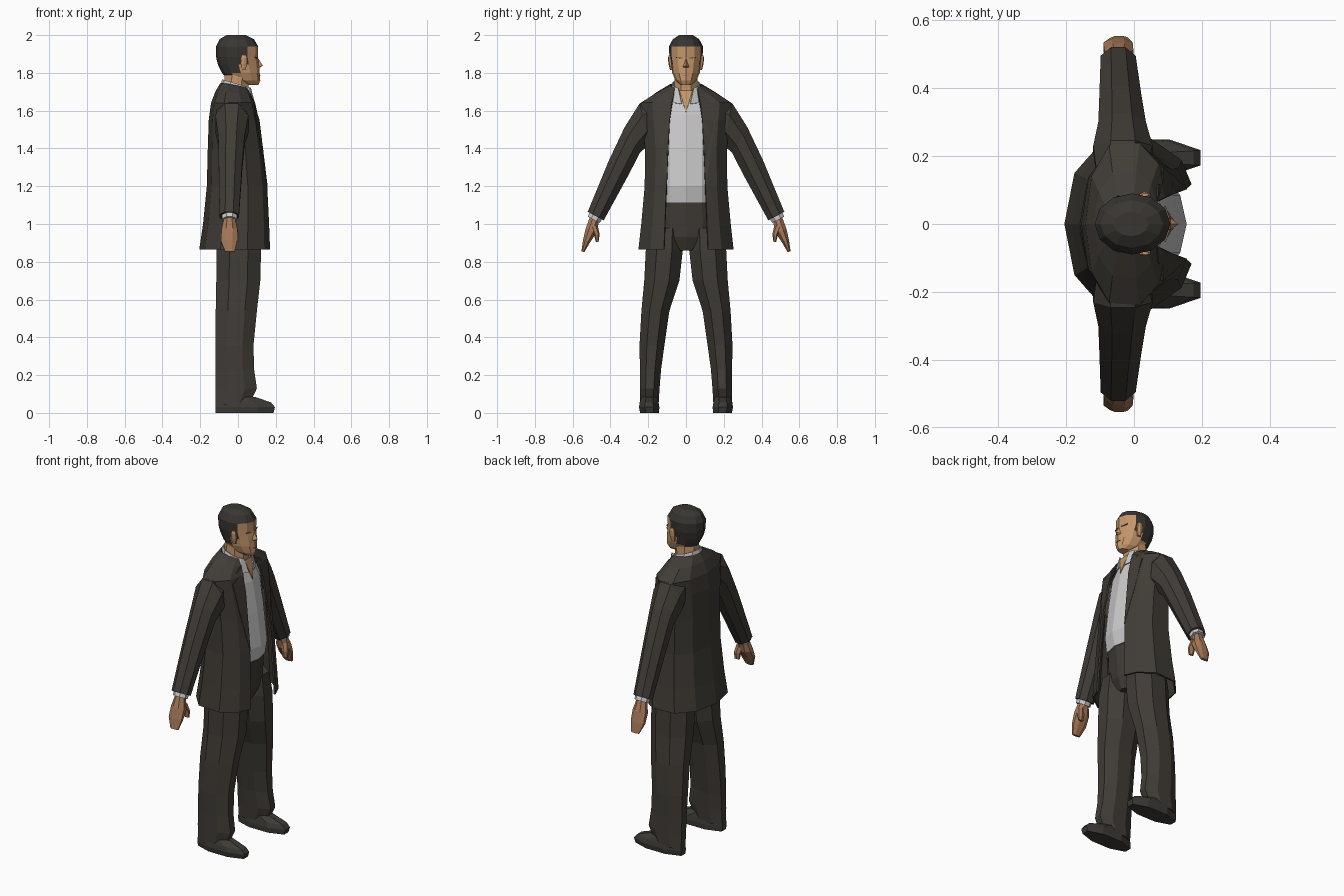
import bpy, bmesh, math


def material(name, rgb):
    m = bpy.data.materials.new(name)
    m.diffuse_color = (*rgb, 1)
    return m


SUIT = material("dark suit cloth", (0.052, 0.045, 0.037))
SHIRT = material("pale grey shirt", (0.60, 0.59, 0.60))
SKIN = material("face skin", (0.56, 0.31, 0.15))
HAND = material("hand skin", (0.38, 0.19, 0.10))
HAIR = material("dark hair", (0.040, 0.036, 0.031))
SHOE = material("shoe leather", (0.048, 0.043, 0.036))
BROW = material("brown face lines", (0.27, 0.14, 0.07))


def mesh_object(name, verts, faces, *mats):
    bm = bmesh.new()
    vs = [bm.verts.new(v) for v in verts]
    for f in faces:
        bm.faces.new([vs[i] for i in f])
    bmesh.ops.recalc_face_normals(bm, faces=bm.faces)
    me = bpy.data.meshes.new(name)
    bm.to_mesh(me)
    bm.free()
    for m in mats:
        me.materials.append(m)
    ob = bpy.data.objects.new(name, me)
    bpy.context.collection.objects.link(ob)
    return ob


def loft(name, rings, mat, n=8, side=1, half=True, *more):
    """Closed loft; ring = (x back, x front, centre y, centre z, half width, tilt degrees)."""
    verts, faces = [], []
    grow = 1 / math.cos(math.pi / n) if half else 1
    for xb, xf, cy, cz, w, tilt in rings:
        t = math.radians(tilt)
        for i in range(n):
            a = 2 * math.pi * (i + (0.5 if half else 0)) / n
            x = (xb + xf) / 2 + (xf - xb) / 2 * math.cos(a) * grow
            v = w * math.sin(a) * grow
            verts.append((x, side * (cy + v * math.cos(t)), cz + v * math.sin(t)))
    for r in range(len(rings) - 1):
        for i in range(n):
            j = (i + 1) % n
            faces.append((r * n + i, r * n + j, (r + 1) * n + j, (r + 1) * n + i))
    faces.append(tuple(range(n)))
    faces.append(tuple(range(len(verts) - n, len(verts))))
    return mesh_object(name, verts, faces, mat, *more)


def thicken(ob, thick):
    mod = ob.modifiers.new("thickness", 'SOLIDIFY')
    mod.thickness = thick
    mod.offset = 0
    return ob


def open_shell(name, levels, mat, thick):
    """Coat-like sheet open at the front; level = (z back, z front, x back, x front, side y, opening y)."""
    verts, faces = [], []
    for zb, zf, xb, xf, ys, yo in levels:
        half = [(1, yo), (0.92, max(ys * 0.75, yo + 0.004)), (0.68, ys), (0.3, ys * 0.97), (0.08, ys * 0.6)]
        pts = half + [(0, 0)] + [(t, -y) for t, y in reversed(half)]
        verts += [(xb + (xf - xb) * t, y, zb + (zf - zb) * t) for t, y in pts]
    k = 11
    for r in range(len(levels) - 1):
        for i in range(k - 1):
            faces.append((r * k + i, r * k + i + 1, (r + 1) * k + i + 1, (r + 1) * k + i))
    return thicken(mesh_object(name, verts, faces, mat), thick)


def plate(name, pts, mat, side=1, thick=0.006):
    verts = [(x, side * y, z) for x, y, z in pts]
    return thicken(mesh_object(name, verts, [tuple(range(len(pts)))], mat), thick)


# Head, with hair chosen by height and depth
head = loft("head", [
    (0.03, 0.108, 0, 1.737, 0.028, 0),
    (-0.05, 0.118, 0, 1.76, 0.055, 0),
    (-0.085, 0.115, 0, 1.80, 0.073, 0),
    (-0.107, 0.112, 0, 1.845, 0.080, 0),
    (-0.116, 0.106, 0, 1.885, 0.088, 0),
    (-0.116, 0.107, 0, 1.94, 0.090, 0),
    (-0.098, 0.085, 0, 1.978, 0.070, 0),
    (-0.060, 0.042, 0, 2.0, 0.036, 0)], SKIN, 12, 1, False, HAIR)
for p in head.data.polygons:
    c = p.center
    if c.z > 1.935 or (c.z > 1.84 and c.x < 0.05) or (c.z > 1.77 and c.x < -0.01):
        p.material_index = 1

# Neck and face details
loft("neck", [(-0.08, 0.06, 0, 1.60, 0.068, 0), (-0.075, 0.055, 0, 1.72, 0.062, 0),
              (-0.07, 0.06, 0, 1.79, 0.06, 0)], SKIN)
mesh_object("nose", [(0.102, 0, 1.885), (0.132, 0, 1.838), (0.104, 0.019, 1.83),
                     (0.104, -0.019, 1.83), (0.105, 0, 1.822)],
            [(0, 1, 2), (0, 3, 1), (1, 4, 2), (1, 3, 4), (0, 2, 4, 3)], SKIN)
plate("mouth", [(0.113, -0.018, 1.787), (0.118, 0, 1.787), (0.113, 0.018, 1.787),
                (0.113, 0.018, 1.783), (0.118, 0, 1.783), (0.113, -0.018, 1.783)], BROW, 1, 0.003)

# Shirt body, open throat, collar and trouser seat
loft("shirt", [
    (-0.12, 0.138, 0, 1.115, 0.17, 0),
    (-0.13, 0.155, 0, 1.20, 0.17, 0),
    (-0.13, 0.130, 0, 1.40, 0.17, 0),
    (-0.12, 0.098, 0, 1.58, 0.17, 0),
    (-0.09, 0.062, 0, 1.70, 0.09, 0)], SHIRT, 12, 1, False)
plate("open_throat", [(0.066, -0.035, 1.705), (0.066, 0.035, 1.705), (0.098, 0, 1.59)], SKIN)
open_shell("shirt_collar", [(1.71, 1.635, -0.095, 0.088, 0.085, 0.022),
                            (1.765, 1.72, -0.082, 0.066, 0.070, 0.040)], SHIRT, 0.006)
loft("trouser_seat", [
    (-0.10, 0.09, 0, 0.86, 0.05, 0),
    (-0.12, 0.115, 0, 0.93, 0.17, 0),
    (-0.125, 0.122, 0, 1.02, 0.180, 0),
    (-0.115, 0.132, 0, 1.12, 0.164, 0)], SUIT, 12, 1, False)

# Open jacket
open_shell("jacket", [
    (0.865, 0.865, -0.200, 0.165, 0.247, 0.115),
    (1.00, 1.00, -0.180, 0.160, 0.232, 0.110),
    (1.20, 1.20, -0.160, 0.150, 0.214, 0.102),
    (1.40, 1.40, -0.155, 0.128, 0.212, 0.097),
    (1.55, 1.55, -0.150, 0.106, 0.225, 0.088),
    (1.64, 1.64, -0.138, 0.086, 0.235, 0.076),
    (1.70, 1.685, -0.115, 0.062, 0.155, 0.066),
    (1.745, 1.72, -0.088, 0.042, 0.082, 0.058)], SUIT, 0.01)

for side, tag in ((1, "left"), (-1, "right")):
    # Lapel
    plate(tag + "_lapel", [(0.154, 0.102, 1.20), (0.111, 0.086, 1.55), (0.066, 0.064, 1.69),
                           (0.069, 0.115, 1.665), (0.083, 0.12, 1.635), (0.082, 0.168, 1.615),
                           (0.109, 0.145, 1.45)], SUIT, side)
    # Sleeve, cuff, hand and thumb
    loft(tag + "_sleeve", [
        (-0.11, 0.03, 0.15, 1.58, 0.08, 85),
        (-0.12, 0.055, 0.220, 1.53, 0.112, 77),
        (-0.105, 0.035, 0.284, 1.445, 0.078, 58),
        (-0.102, 0.022, 0.358, 1.295, 0.066, 42),
        (-0.098, 0.005, 0.478, 1.042, 0.048, 28)], SUIT, 8, side)
    loft(tag + "_cuff", [(-0.085, -0.005, 0.470, 1.06, 0.038, 28),
                         (-0.085, -0.005, 0.488, 1.022, 0.036, 28)], SHIRT, 8, side)
    loft(tag + "_hand", [
        (-0.072, -0.018, 0.482, 1.035, 0.026, 28),
        (-0.088, -0.002, 0.502, 0.965, 0.031, 20),
        (-0.090, -0.004, 0.526, 0.91, 0.020, 15),
        (-0.068, -0.018, 0.546, 0.853, 0.008, 10)], HAND, 8, side)
    loft(tag + "_thumb", [
        (-0.045, -0.005, 0.488, 0.99, 0.018, 0),
        (-0.035, 0.004, 0.472, 0.945, 0.013, 0),
        (-0.028, 0.002, 0.470, 0.905, 0.006, 0)], HAND, 6, side)
    # Trouser leg and shoe
    loft(tag + "_trouser_leg", [
        (-0.118, 0.06, 0.195, 0.045, 0.050, 0),
        (-0.120, 0.100, 0.192, 0.13, 0.052, 0),
        (-0.120, 0.085, 0.188, 0.23, 0.056, 0),
        (-0.120, 0.082, 0.180, 0.36, 0.066, 0),
        (-0.118, 0.100, 0.162, 0.54, 0.074, 0),
        (-0.115, 0.118, 0.128, 0.70, 0.093, 0),
        (-0.115, 0.122, 0.115, 0.86, 0.098, 0),
        (-0.110, 0.110, 0.105, 0.98, 0.080, 0)], SUIT, 8, side)
    loft(tag + "_shoe", [
        (-0.118, 0.188, 0.193, 0.0, 0.050, 0),
        (-0.120, 0.196, 0.195, 0.03, 0.054, 0),
        (-0.118, 0.175, 0.195, 0.055, 0.050, 0),
        (-0.105, 0.090, 0.193, 0.085, 0.042, 0)], SHOE, 8, side)
    # Ear and brow
    loft(tag + "_ear", [
        (0.020, 0.040, 0.078, 1.815, 0.006, 0),
        (0.014, 0.048, 0.083, 1.85, 0.009, 0),
        (0.016, 0.048, 0.086, 1.88, 0.008, 0),
        (0.024, 0.042, 0.086, 1.895, 0.004, 0)], SKIN, 6, side)
    plate(tag + "_brow", [(0.103, 0.016, 1.882), (0.091, 0.052, 1.885), (0.091, 0.052, 1.879),
                          (0.104, 0.016, 1.876)], BROW, side, 0.005)
